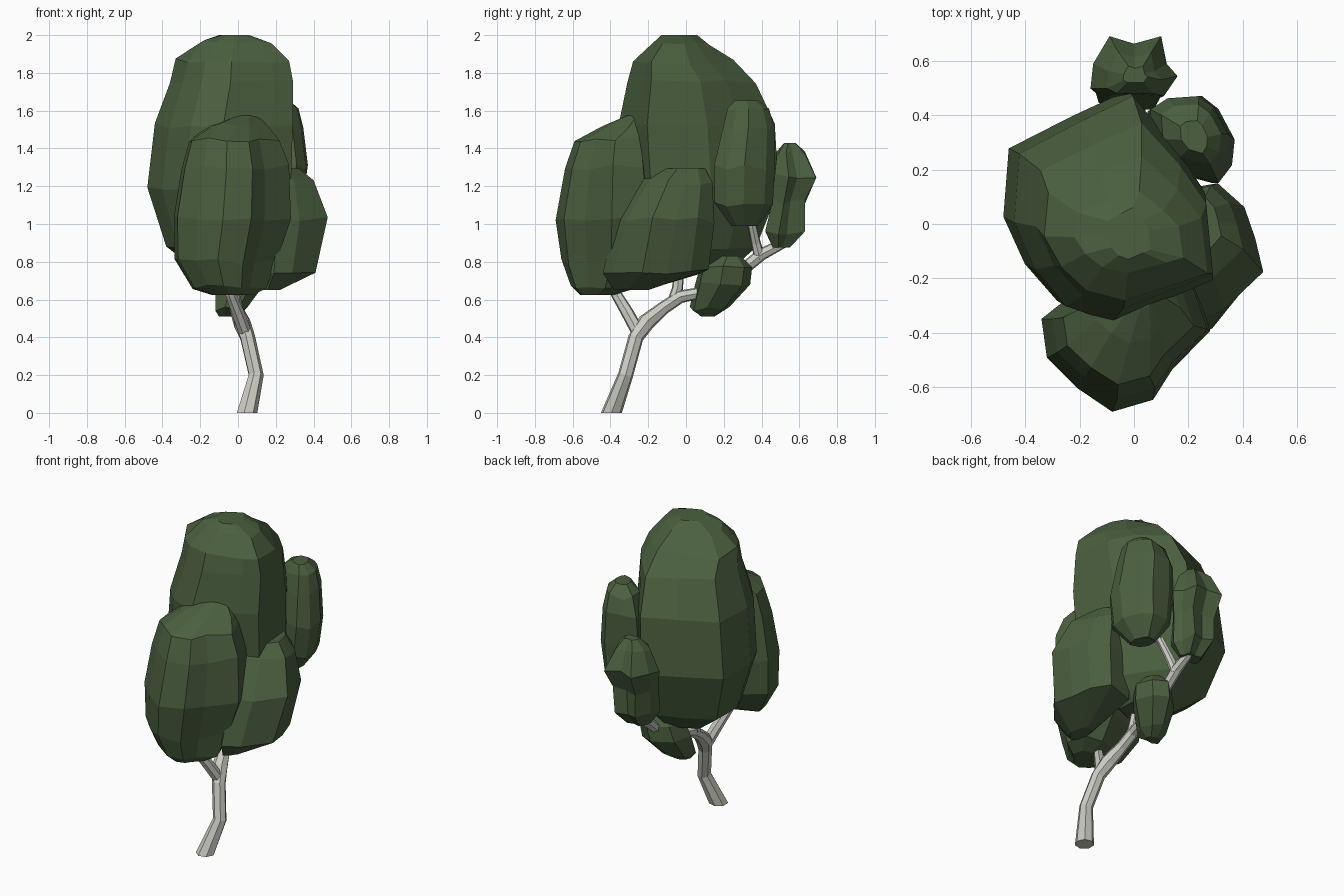
import bpy, bmesh, random
from mathutils import Vector

random.seed(4)


def material(name, color):
    m = bpy.data.materials.new(name)
    m.diffuse_color = color
    return m


LEAF = material("leaf_green", (0.07, 0.115, 0.05, 1))
BARK = material("pale_bark", (0.6, 0.6, 0.55, 1))


def loft(name, rings, mat):
    """Skin a stack of equal-sized rings and cap both ends."""
    bm = bmesh.new()
    rows = [[bm.verts.new(p) for p in r] for r in rings]
    n = len(rows[0])
    for a, b in zip(rows, rows[1:]):
        for i in range(n):
            j = (i + 1) % n
            bm.faces.new((a[i], a[j], b[j], b[i]))
    bm.faces.new(rows[0])
    bm.faces.new(rows[-1])
    bmesh.ops.recalc_face_normals(bm, faces=bm.faces)
    me = bpy.data.meshes.new(name)
    bm.to_mesh(me)
    bm.free()
    me.materials.append(mat)
    ob = bpy.data.objects.new(name, me)
    bpy.context.collection.objects.link(ob)
    return ob


def clump(name, plan, levels, jitter=0.008):
    """Fit the plan outline into (z, x0, x1, y0, y1) at every level."""
    xs, ys = [p[0] for p in plan], [p[1] for p in plan]
    rings = []
    for k, (z, x0, x1, y0, y1) in enumerate(levels):
        ring = []
        inner = 0 < k < len(levels) - 1
        for x, y in plan:
            u = (x - min(xs)) / (max(xs) - min(xs))
            v = (y - min(ys)) / (max(ys) - min(ys))
            dz = random.uniform(-jitter, jitter) * 2 if inner else 0
            ring.append((x0 + u * (x1 - x0), y0 + v * (y1 - y0), z + dz))
        rings.append(ring)
    return loft(name, rings, LEAF)


def limb(name, path, sides=7):
    """Tapered tube through (x, y, z, radius) points."""
    from math import sin, cos, tau
    pts = [Vector(p[:3]) for p in path]
    rings = []
    for i, p in enumerate(pts):
        t = (pts[min(i + 1, len(pts) - 1)] - pts[max(i - 1, 0)]).normalized()
        if i == 0 and p.z == 0:
            t = Vector((0, 0, 1))
        a = Vector((1, 0, 0))
        a = (a - t * a.dot(t)).normalized()
        b = t.cross(a)
        r = path[i][3]
        rings.append([p + (a * cos(tau * s / sides) + b * sin(tau * s / sides)) * r
                      for s in range(sides)])
    return loft(name, rings, BARK)


# Foliage clumps
clump("crown_main",
      [(-.46, .28), (-.23, .40), (-.02, .5), (.15, .3), (.26, .13), (.29, -.2),
       (.17, -.25), (-.1, -.36), (-.28, -.3), (-.4, -.16), (-.48, .02)],
      [(.74, -.2, .08, -.1, .22), (.88, -.38, .2, -.25, .37), (1.19, -.48, .28, -.34, .49),
       (1.52, -.44, .29, -.36, .47), (1.75, -.36, .29, -.31, .37), (1.86, -.33, .27, -.28, .25),
       (1.96, -.22, .18, -.18, .12), (2.0, -.1, .06, -.13, .06)])

clump("crown_front",
      [(-.34, -.38), (-.32, -.51), (-.21, -.61), (-.08, -.69), (.07, -.65), (.14, -.55),
       (.28, -.42), (.22, -.25), (.05, -.2), (-.2, -.28)],
      [(.625, -.14, .08, -.56, -.38), (.67, -.24, .15, -.61, -.28), (.8, -.335, .21, -.66, -.18),
       (1.03, -.34, .28, -.69, -.15), (1.3, -.3, .27, -.64, -.18), (1.45, -.26, .22, -.59, -.2),
       (1.52, -.15, .17, -.44, -.2), (1.575, -.03, .1, -.31, -.22)])

clump("crown_right",
      [(.3, .16), (.4, .06), (.44, -.07), (.47, -.21), (.32, -.37), (.2, -.43),
       (.08, -.3), (.04, -.05), (.1, .12)],
      [(.65, .12, .22, -.38, -.2), (.75, .06, .41, -.44, .12), (1.02, .05, .475, -.37, .15),
       (1.22, .1, .4, -.23, .14), (1.295, .17, .32, -.13, .1)])

clump("crown_back_right",
      [(.05, .42), (.12, .47), (.25, .48), (.31, .43), (.37, .31), (.36, .21),
       (.31, .14), (.15, .18), (.06, .28)],
      [(.99, .14, .25, .24, .38), (1.1, .07, .34, .15, .46), (1.3, .05, .37, .15, .47),
       (1.5, .06, .345, .19, .47), (1.6, .1, .32, .22, .44), (1.655, .17, .27, .26, .38)])

clump("crown_back",
      [(-.16, .48), (-.15, .58), (-.09, .69), (0, .66), (.1, .69), (.12, .58),
       (.16, .53), (.11, .45), (-.1, .45)],
      [(.875, -.08, .06, .46, .55), (.96, -.13, .11, .42, .63), (1.12, -.14, .13, .46, .63),
       (1.25, -.16, .16, .47, .69), (1.37, -.1, .1, .48, .63), (1.43, -.04, .05, .52, .58)])

clump("crown_low",
      [(-.13, .1), (-.1, .25), (.02, .35), (.12, .3), (.16, .17), (.08, .05), (-.04, .02)],
      [(.51, -.1, -.0, .08, .15), (.55, -.12, .05, .02, .23), (.68, -.12, .14, .05, .34),
       (.77, -.09, .15, .07, .35), (.83, -.02, .1, .16, .29)])

# Trunk, leaning and curving up to the fork, then running back
limb("trunk", [(.045, -.395, 0, .057), (.095, -.32, .2, .041), (.05, -.265, .4, .041),
               (.02, -.21, .48, .047), (-.01, -.12, .555, .036), (-.02, -.03, .615, .035),
               (0, .1, .64, .031), (.01, .28, .74, .032), (.01, .4, .84, .034),
               (.01, .52, .9, .026)])

# Side branches into the clumps
limb("branch_front", [(.04, -.25, .42, .036), (0, -.31, .53, .034), (-.04, -.37, .63, .029),
                      (-.06, -.42, .76, .022)])
limb("branch_middle", [(-.02, -.07, .585, .03), (-.03, -.045, .66, .03), (-.05, -.03, .82, .026)])
limb("branch_back", [(.01, .39, .82, .03), (.03, .37, .9, .026), (.09, .34, 1.04, .022)])
